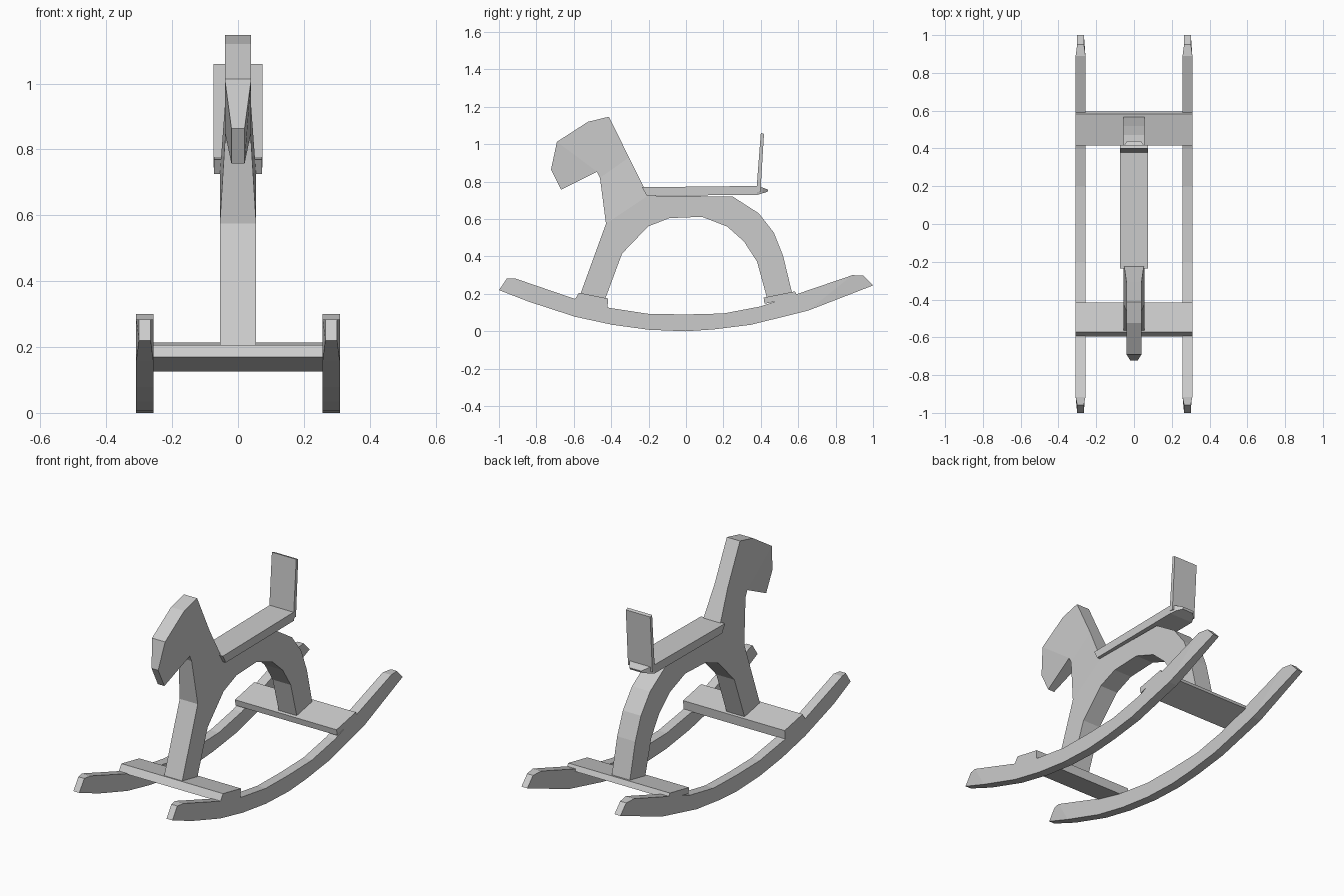
import bpy, bmesh

if "Cube" in bpy.data.objects:
    bpy.data.objects.remove(bpy.data.objects["Cube"])


def slab(name, pts, faces, x=0.0):
    """Side profile (y, z, half width) split into panels, given thickness across x."""
    bm = bmesh.new()
    left = [bm.verts.new((x - w, y, z)) for y, z, w in pts]
    right = [bm.verts.new((x + w, y, z)) for y, z, w in pts]
    edges = [(f[i - 1], f[i]) for f in faces for i in range(len(f))]
    for f in faces:
        bm.faces.new([left[i] for i in f])
        bm.faces.new([right[i] for i in reversed(f)])
    for a, b in edges:
        if (b, a) not in edges:
            bm.faces.new((left[b], left[a], right[a], right[b]))
    bmesh.ops.recalc_face_normals(bm, faces=bm.faces)
    me = bpy.data.meshes.new(name)
    bm.to_mesh(me)
    bm.free()
    ob = bpy.data.objects.new(name, me)
    bpy.context.collection.objects.link(ob)
    return ob


def plain(name, pts, w):
    return slab(name, [(y, z, w) for y, z in pts], [list(range(len(pts)))])


# Rockers: curved runners with slightly narrowed tips
under = [(-1, .22), (-.84, .158), (-.594, .078), (-.396, .035), (-.198, .008), (0, 0),
         (.15, .01), (.348, .035), (.652, .11), (1, .245)]
over = [(-.957, .283), (-.915, .283), (-.6, .175), (-.41, .125), (-.2, .093), (0, .09),
        (.2, .095), (.4, .133), (.89, .3), (.95, .297)]
n = len(under)
prof = [(y, z, .018 if abs(y) > .94 else .026) for y, z in under + over]
panels = [[i, i + 1, n + i + 1, n + i] for i in range(n - 1)]
for side, x in (("left", -.283), ("right", .283)):
    slab(side + "_rocker", prof, panels, x)

# Cross boards joining the rockers
plain("front_board", [(-.595, .17), (-.42, .125), (-.416, .175), (-.572, .206)], .309)
plain("back_board", [(.42, .147), (.596, .186), (.582, .213), (.415, .18)], .309)

# Horse body: muzzle, head, neck, then torso with both legs
H, B = .04, .055
body = [(-.722, .864, .02), (-.69, 1.013, H), (-.524, 1.12, H), (-.412, 1.147, H),
        (-.305, .93, H), (-.203, .725, B),
        (.25, .72, B), (.39, .63, B), (.47, .527, B), (.519, .404, B), (.567, .205, B),
        (.433, .178, B), (.38, .372, B), (.31, .48, B), (.22, .56, B), (.085, .612, B),
        (-.09, .605, B), (-.203, .56, B), (-.342, .415, B), (-.433, .17, B), (-.565, .198, B),
        (-.428, .575, B), (-.46, .82, H), (-.476, .853, H), (-.668, .757, .02)]
slab("horse_body", body, [[0, 1, 23, 24], [1, 2, 3, 4, 22, 23], [4, 5, 21, 22],
                          list(range(5, 22))])

# Seat plank with a tapered tail behind the backrest
slab("seat", [(-.235, .77, .073), (.38, .777, .073), (.41, .768, .058), (.44, .756, .035),
              (.435, .745, .035), (.41, .738, .058), (.38, .729, .073), (-.21, .725, .073)],
     [[0, 1, 6, 7], [1, 2, 5, 6], [2, 3, 4, 5]])

# Backrest
plain("backrest", [(.376, .745), (.398, .745), (.417, 1.055), (.4, 1.06)], .074)
